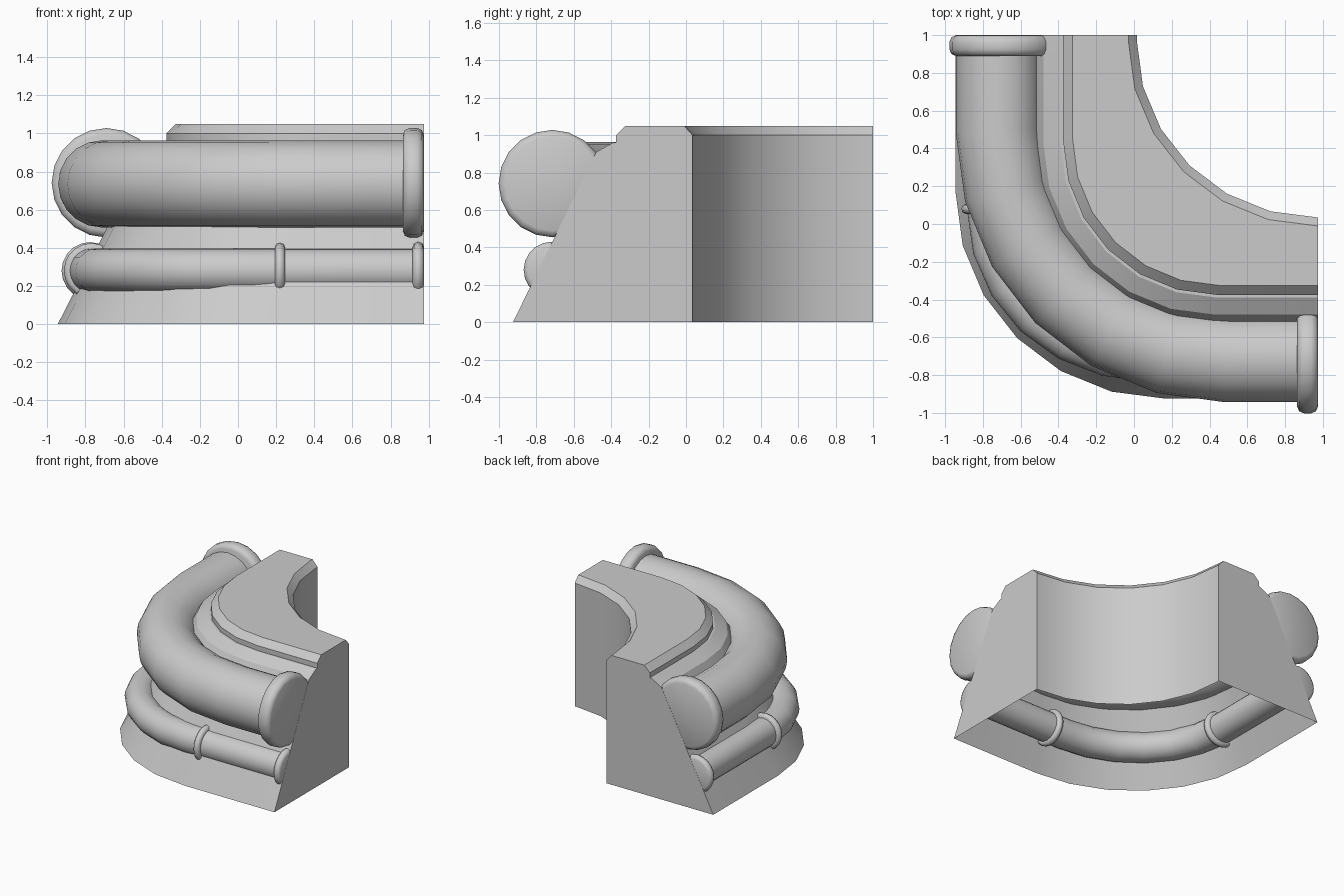
import bpy, bmesh, math
from mathutils import Vector

cube = bpy.data.objects.get("Cube")
if cube:
    bpy.data.objects.remove(cube, do_unlink=True)

END_X, END_Y = 0.975, 1.0


def make_material(name, value):
    mat = bpy.data.materials.new(name)
    mat.use_nodes = True
    color = (value, value, value, 1)
    mat.diffuse_color = color
    mat.node_tree.nodes["Principled BSDF"].inputs["Base Color"].default_value = color
    return mat


grey = make_material("plain grey", 0.6)


def finish(name, bm, angle):
    bmesh.ops.remove_doubles(bm, verts=bm.verts, dist=0.0005)
    bmesh.ops.recalc_face_normals(bm, faces=bm.faces)
    mesh = bpy.data.meshes.new(name)
    bm.to_mesh(mesh)
    bm.free()
    mesh.materials.append(grey)
    obj = bpy.data.objects.new(name, mesh)
    bpy.context.collection.objects.link(obj)
    bpy.ops.object.select_all(action="DESELECT")
    obj.select_set(True)
    bpy.context.view_layer.objects.active = obj
    bpy.ops.object.shade_smooth_by_angle(angle=math.radians(angle))


def corner_path(d, c, z, shift=0.0, steps=6, gap=0.0):
    """Straight run, quarter bend about (c, c), straight run."""
    r = c - d
    pts = [Vector((d + shift, END_Y - gap, z))]
    for i in range(steps + 1):
        t = math.pi / 2 * i / steps
        ease = shift * math.cos(t)
        pts.append(Vector((c - r * math.cos(t) + ease, c - r * math.sin(t), z)))
    pts.append(Vector((END_X - gap, d, z)))
    return pts


def skin(bm, rows, wrap):
    n = len(rows[0])
    for a, b in zip(rows, rows[1:]):
        for j in range(n if wrap else n - 1):
            k = (j + 1) % n
            bm.faces.new((a[j], a[k], b[k], b[j]))
    bm.faces.new(rows[0])
    bm.faces.new(rows[-1])


def sweep(name, pts, radii, sides=20):
    """Round tube along a level path, with a radius at each point."""
    bm = bmesh.new()
    rows = []
    for i, p in enumerate(pts):
        before = (p - pts[i - 1]).normalized() if i else Vector()
        after = (pts[i + 1] - p).normalized() if i < len(pts) - 1 else Vector()
        side = (before + after).normalized().cross(Vector((0, 0, 1)))
        row = []
        for j in range(sides):
            a = math.tau * j / sides
            offset = side * math.cos(a) + Vector((0, 0, math.sin(a)))
            row.append(bm.verts.new(p + offset * radii[i]))
        rows.append(row)
    skin(bm, rows, True)
    finish(name, bm, 50)


def collar(name, center, axis, length, radius, bevel):
    """Disc with rounded rims."""
    h = length / 2
    stations = [(-h, radius - bevel), (-h + bevel * 0.3, radius - bevel * 0.3),
                (-h + bevel, radius), (h - bevel, radius),
                (h - bevel * 0.3, radius - bevel * 0.3), (h, radius - bevel)]
    sweep(name, [center + axis * s for s, _ in stations], [r for _, r in stations])


# Curved wall: offset, height, bend centre and side shift of each corner; open below
profile = [(-0.925, 0, 0.17, -0.02), (-0.48, 0.91, 0.43, 0), (-0.39, 0.96, 0.44, 0),
           (-0.375, 0.96, 0.44, 0), (-0.375, 1.0, 0.44, 0), (-0.325, 1.05, 0.45, 0),
           (-0.01, 1.05, 0.97, -0.02), (0.035, 1.0, 0.97, -0.02),
           (0.035, 0, 0.97, -0.02)]
bm = bmesh.new()
columns = [[bm.verts.new(p) for p in corner_path(d, c, z, s)] for d, z, c, s in profile]
skin(bm, list(zip(*columns)), False)
finish("curved_wall", bm, 28)

# Large upper pipe
upper = corner_path(-0.715, 0.49, 0.735, gap=0.03)
sweep("upper_pipe", upper, [0.228] * len(upper))

# Small lower pipe, half sunk into the wall
lower = corner_path(-0.718, 0.08, 0.28, shift=-0.05, gap=0.02)
sweep("lower_pipe", lower, [0.116] * len(lower))

# End flanges and bend rings, one at each end
X, Y = Vector((1, 0, 0)), Vector((0, 1, 0))
for side, axis, big, small, ring in (
        ("left", X, Vector((0.919, -0.715, 0.741)), Vector((0.945, -0.718, 0.28)),
         Vector((0.22, -0.718, 0.28))),
        ("back", Y, Vector((-0.69, 0.944, 0.741)), Vector((-0.775, 0.97, 0.28)),
         Vector((-0.768, 0.08, 0.28)))):
    collar("upper_flange_" + side, big, axis, 0.11, 0.287, 0.035)
    collar("lower_flange_" + side, small, axis, 0.058, 0.15, 0.025)
    collar("lower_ring_" + side, ring, axis, 0.052, 0.145, 0.022)
